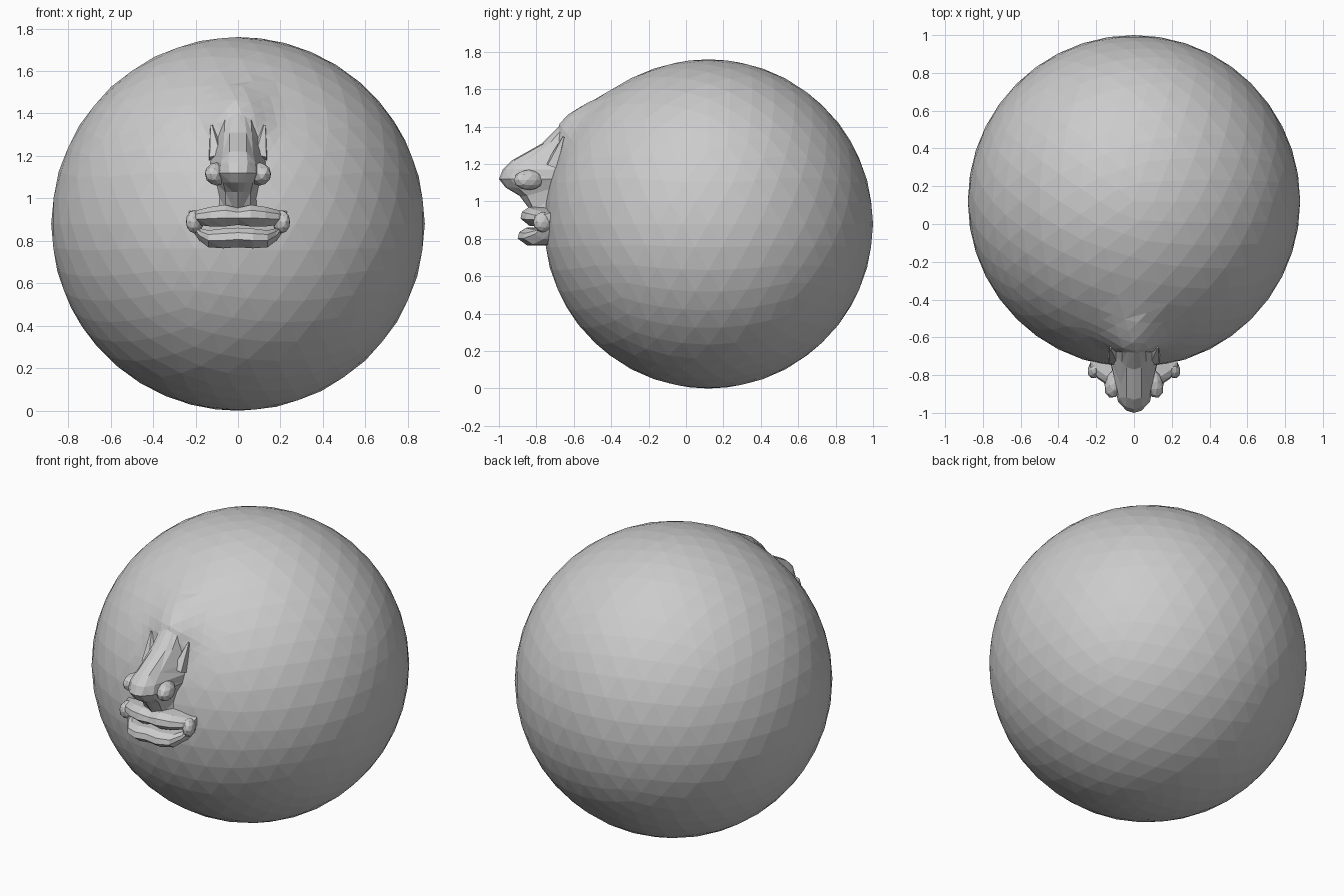
import bpy, bmesh, math
from mathutils import Vector

if "Cube" in bpy.data.objects:
    bpy.data.objects.remove(bpy.data.objects["Cube"])

C = Vector((0, 0.12, 0.88))
R = 0.88


def finish(bm, name):
    bmesh.ops.recalc_face_normals(bm, faces=bm.faces[:])
    me = bpy.data.meshes.new(name)
    bm.to_mesh(me)
    bm.free()
    ob = bpy.data.objects.new(name, me)
    bpy.context.collection.objects.link(ob)
    return ob


def loft(name, rows, closed):
    """Skin equal-length rows of points; every row closes into a ring."""
    bm = bmesh.new()
    rings = [[bm.verts.new(p) for p in r] for r in rows]
    n = len(rings[0])
    for a, b in zip(rings, rings[1:]):
        for i in range(n):
            j = (i + 1) % n
            bm.faces.new((a[i], a[j], b[j], b[i]))
    if closed:
        bm.faces.new(rings[0])
        bm.faces.new(rings[-1])
    bmesh.ops.triangulate(bm, faces=bm.faces[:])
    return finish(bm, name)


def blob(name, loc, scale, tilt=0):
    """Mirrored pair of low-poly lumps."""
    for s, side in ((1, "left"), (-1, "right")):
        bm = bmesh.new()
        bmesh.ops.create_icosphere(bm, subdivisions=2, radius=1)
        ob = finish(bm, f"{name}_{side}")
        ob.location = (s * loc[0], loc[1], loc[2])
        ob.scale = scale
        ob.rotation_euler = (0, 0, s * tilt)


# Head ball, refined around the face, with a raised brow
bm = bmesh.new()
bmesh.ops.create_icosphere(bm, subdivisions=4, radius=R)
focus = Vector((0, -0.75, 0.45))
edges = [e for e in bm.edges
         if ((e.verts[0].co + e.verts[1].co) / 2 - focus).length < 0.28]
bmesh.ops.subdivide_edges(bm, edges=edges, cuts=1, use_grid_fill=True)
bmesh.ops.triangulate(bm, faces=bm.faces[:])
for v in bm.verts:
    v.co = v.co.normalized() * R
    if v.co.y < 0:
        dz = v.co.z - 0.49
        spread = 0.15 if dz > 0 else 0.10
        bump = 0.08 * math.exp(-(v.co.x / 0.13) ** 2 - (dz / spread) ** 2)
        v.co *= 1 + bump / R
    v.co += C
finish(bm, "head")

# Nose: z, ridge y, ridge half width, side half width, side y, base half width, base y
nose = [(1.40, -.68, .03, .06, -.65, .09, -.58),
        (1.31, -.77, .04, .065, -.73, .10, -.64),
        (1.22, -.93, .04, .07, -.85, .12, -.68),
        (1.17, -.98, .045, .08, -.92, .13, -.70),
        (1.12, -1.0, .04, .085, -.94, .13, -.70),
        (1.075, -.965, .035, .07, -.90, .11, -.70),
        (1.03, -.89, .025, .06, -.85, .10, -.71),
        (0.95, -.83, .02, .06, -.81, .10, -.73)]
rows = []
for z, yr, rw, sw, ys, bw, yb in nose:
    half = [(rw, yr + .012, z), (sw, ys, z), (bw, yb, z)]
    rows.append([(0, yr, z)] + half + [(-x, y, q) for x, y, q in reversed(half)])
loft("nose", rows, True)

# Nostril wings and the folds beside the bridge
blob("nostril_wing", (.10, -.84, 1.115), (.052, .085, .055), .35)
for s, side in ((1, "left"), (-1, "right")):
    base, tip = Vector((s * .10, -.71, 1.19)), Vector((s * .125, -.655, 1.345))
    bm = bmesh.new()
    bmesh.ops.create_cone(bm, cap_ends=True, segments=5, radius1=.045,
                          radius2=.006, depth=(tip - base).length)
    ob = finish(bm, f"bridge_fold_{side}")
    ob.location = (base + tip) / 2
    ob.rotation_euler = (tip - base).to_track_quat('Z', 'Y').to_euler()


# Lips: stations of x, front y, bottom z, top z
def lip(name, half):
    stations = [(-x, *r) for x, *r in reversed(half) if x > 0] + half
    rows = []
    for x, yf, zb, zt in stations:
        h = zt - zb
        rows.append([(x, -.66, zt), (x, yf + .045, zt), (x, yf + .008, zb + .75 * h),
                     (x, yf, zb + .4 * h), (x, yf + .05, zb), (x, -.66, zb)])
    loft(name, rows, True)


lip("upper_lip", [(0, -.875, .875, .955), (.06, -.885, .868, .97),
                  (.13, -.86, .868, .96), (.19, -.82, .875, .945), (.23, -.77, .89, .94)])
lip("lower_lip", [(0, -.895, .77, .862), (.07, -.90, .765, .858),
                  (.14, -.87, .77, .85), (.18, -.81, .80, .86), (.215, -.76, .85, .89)])
blob("mouth_corner", (.205, -.765, .89), (.038, .055, .055), .4)
